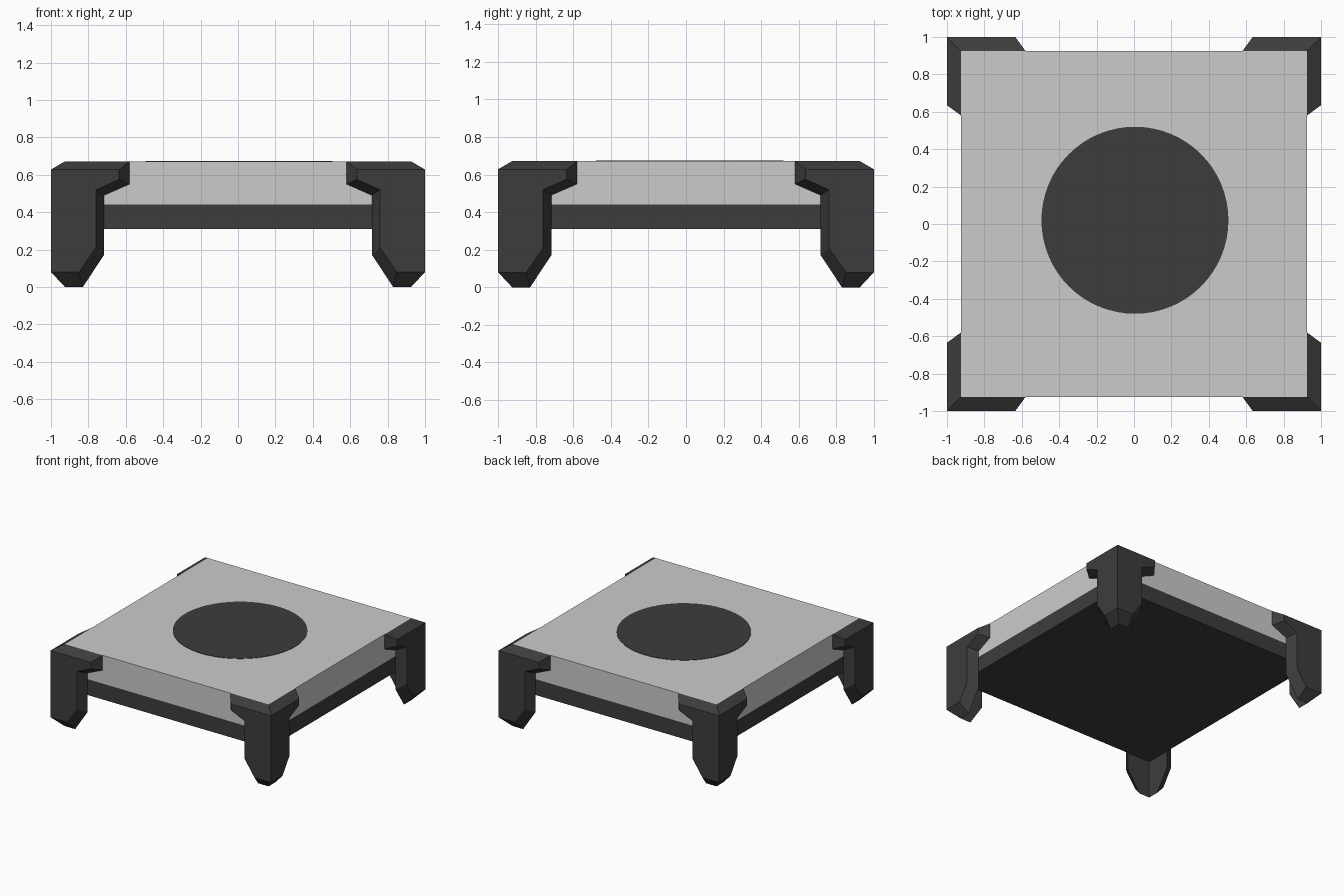
import bpy, bmesh, math
from mathutils import Matrix

if "Cube" in bpy.data.objects:
    bpy.data.objects.remove(bpy.data.objects["Cube"])


def material(name, v):
    m = bpy.data.materials.new(name)
    m.diffuse_color = (v, v, v, 1)
    m.use_nodes = True
    m.node_tree.nodes["Principled BSDF"].inputs["Base Color"].default_value = m.diffuse_color
    return m


dark = material("dark grey", 0.046)
light = material("light grey", 0.60)


def finish(name, bm, mats):
    bmesh.ops.remove_doubles(bm, verts=bm.verts, dist=1e-4)
    bmesh.ops.recalc_face_normals(bm, faces=bm.faces)
    me = bpy.data.meshes.new(name)
    bm.to_mesh(me)
    bm.free()
    for m in mats:
        me.materials.append(m)
    ob = bpy.data.objects.new(name, me)
    bpy.context.collection.objects.link(ob)
    return ob


# Table slab: dark lower band and underside, light upper band and top
H, LEVELS = 0.925, (0.31, 0.44, 0.672)
bm = bmesh.new()
rings = [[bm.verts.new((x * H, y * H, z)) for x, y in ((-1, -1), (1, -1), (1, 1), (-1, 1))]
         for z in LEVELS]
for a, b in zip(rings, rings[1:]):
    for i in range(4):
        j = (i + 1) % 4
        bm.faces.new((a[i], a[j], b[j], b[i]))
bm.faces.new(rings[0])
bm.faces.new(rings[-1])
for f in bm.faces:
    f.material_index = int(f.calc_center_median().z > LEVELS[1])
finish("table_slab", bm, (dark, light))

# Dark round spot on the top
bm = bmesh.new()
bmesh.ops.create_cone(bm, cap_ends=True, segments=64, radius1=0.5, radius2=0.5, depth=0.004,
                      matrix=Matrix.Translation((0.005, 0.02, LEVELS[-1] + 0.001)))
finish("top_disc", bm, (dark,))

# Corner legs: two bevelled plates mitred at the corner (first and last points lie on the mitre)
OUTER = [(1, .08), (.85, .08), (.76, .21), (.76, .52), (.635, .575), (.635, .628), (1, .628)]
INNER = [(.925, 0), (.83, 0), (.717, .17), (.717, .49), (.58, .55), (.58, .672), (.925, .672)]


def corner_leg(name, sx, sy):
    bm = bmesh.new()
    for swap in (False, True):
        def loop(profile, d):
            return [bm.verts.new((sx * (d if swap else u), sy * (u if swap else d), z))
                    for u, z in profile]
        o, n = loop(OUTER, 1), loop(INNER, .925)
        bm.faces.new(o)
        bm.faces.new(n)
        for i in range(len(o) - 1):
            bm.faces.new((o[i], o[i + 1], n[i + 1], n[i]))
    finish(name, bm, (dark,))


for sx, xn in ((-1, "left"), (1, "right")):
    for sy, yn in ((-1, "front"), (1, "back")):
        corner_leg(f"{yn}_{xn}_leg", sx, sy)
